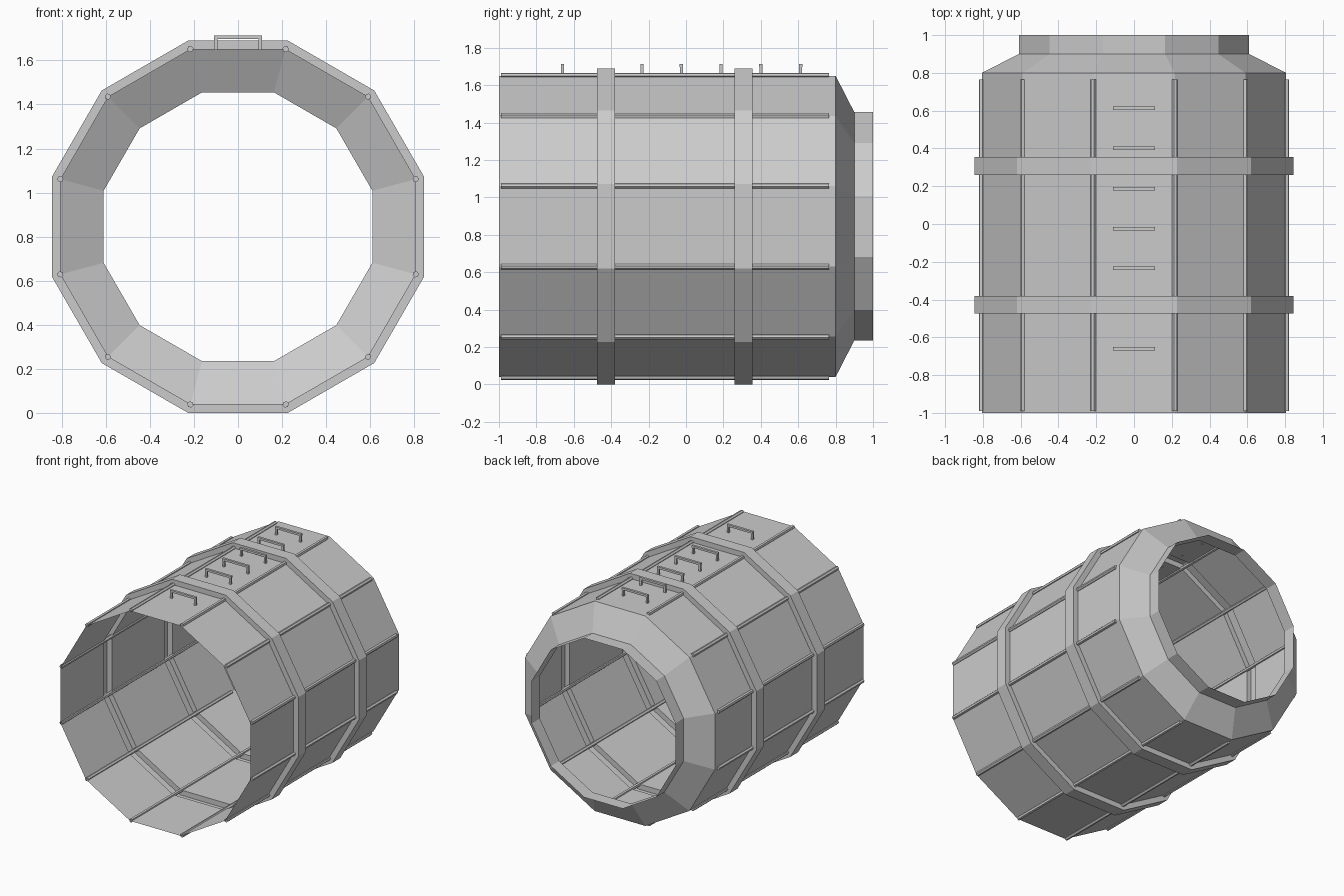
import bpy, bmesh, math
from mathutils import Matrix, Vector

if "Cube" in bpy.data.objects:
    bpy.data.objects.remove(bpy.data.objects["Cube"])

SIDES = 12
CZ = 0.845                                   # height of the barrel axis
STEP = 2 * math.pi / SIDES
K = 1 / math.cos(STEP / 2)                   # apothem -> corner radius

grey = bpy.data.materials.new("plain grey")
grey.diffuse_color = (0.6, 0.6, 0.6, 1)
grey.use_nodes = True
grey.node_tree.nodes["Principled BSDF"].inputs["Base Color"].default_value = grey.diffuse_color


def finish(name, bm):
    me = bpy.data.meshes.new(name)
    bm.to_mesh(me)
    bm.free()
    me.materials.append(grey)
    ob = bpy.data.objects.new(name, me)
    bpy.context.collection.objects.link(ob)
    return ob


def box(bm, centre, size):
    m = Matrix.Translation(centre) @ Matrix.Diagonal((*size, 1))
    bmesh.ops.create_cube(bm, size=1, matrix=m)


# hull: open twelve-sided shell with two raised bands, a sloped shoulder and a neck
profile = [(-1, .805), (-.475, .805), (-.475, .845), (-.38, .845), (-.38, .805),
           (.26, .805), (.26, .845), (.355, .845), (.355, .805),
           (.8, .805), (.9, .61), (1, .61)]
bm = bmesh.new()
rings = []
for y, apothem in profile:
    r = apothem * K
    rings.append([bm.verts.new((r * math.cos((i + .5) * STEP), y,
                                CZ + r * math.sin((i + .5) * STEP)))
                  for i in range(SIDES)])
for a, b in zip(rings, rings[1:]):
    for i in range(SIDES):
        n = (i + 1) % SIDES
        bm.faces.new((a[i], b[i], b[n], a[n]))
finish("hull", bm)

# corner rails: slim six-sided rods along every corner of the hull
bm = bmesh.new()
y0, y1 = -.99, .765
for i in range(SIDES):
    a = (i + .5) * STEP
    r = .805 * K + .002
    m = (Matrix.Translation((r * math.cos(a), (y0 + y1) / 2, CZ + r * math.sin(a)))
         @ Matrix.Rotation(-a, 4, 'Y') @ Matrix.Rotation(math.pi / 2, 4, 'X'))
    bmesh.ops.create_cone(bm, cap_ends=True, segments=6, radius1=.0145,
                          radius2=.0145, depth=y1 - y0, matrix=m)
finish("corner_rails", bm)

# ladder rungs: grab handles along the top face
bm = bmesh.new()
for y in (-.66, -.235, -.025, .187, .4, .613):
    box(bm, Vector((0, y, 1.705)), (.22, .018, .016))
    for s in (-1, 1):
        box(bm, Vector((s * .102, y, 1.673)), (.016, .016, .05))
finish("ladder_rungs", bm)
